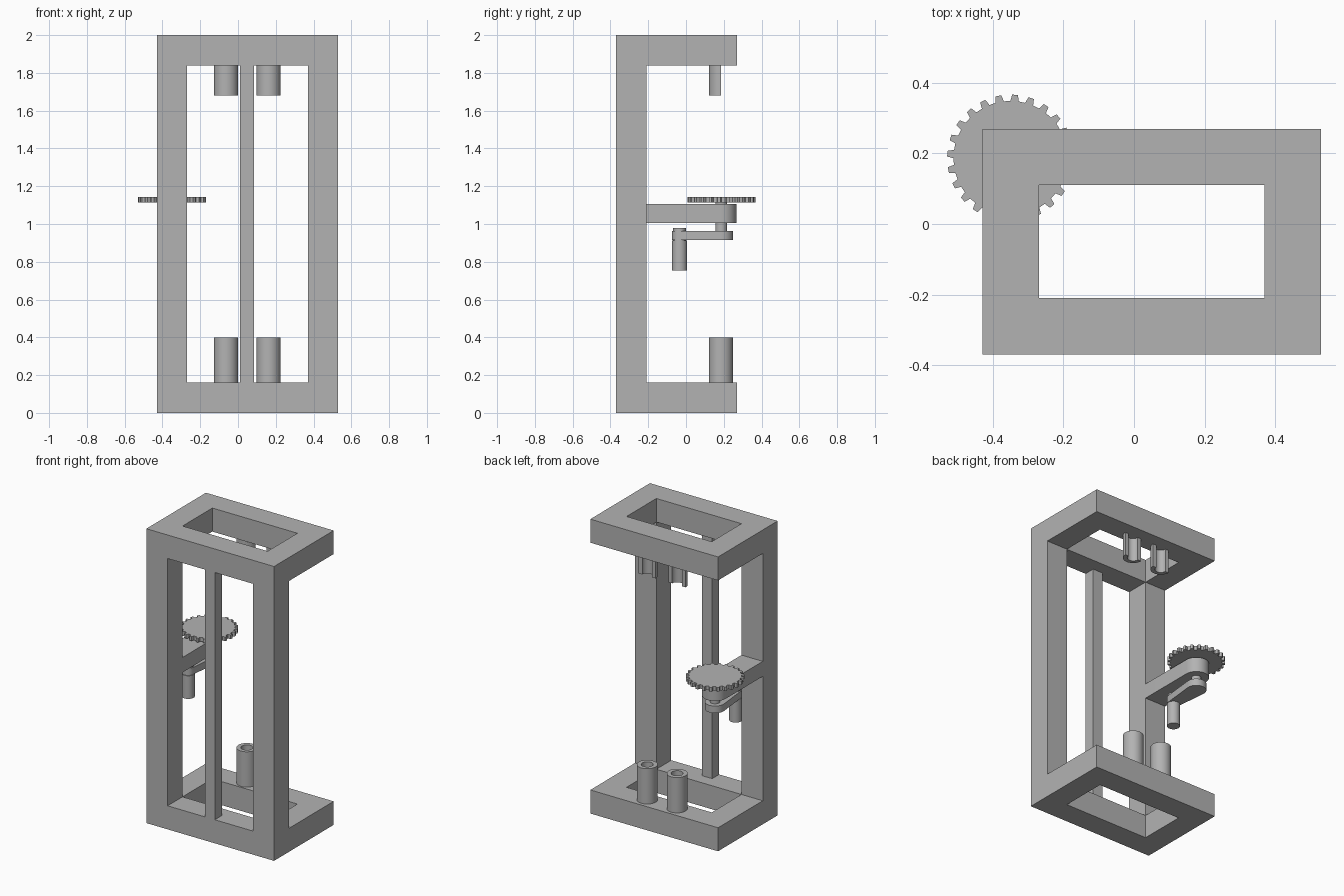
import bpy, bmesh
from math import sin, cos, pi, radians, acos
from mathutils import Vector

if "Cube" in bpy.data.objects:
    bpy.data.objects.remove(bpy.data.objects["Cube"], do_unlink=True)

GREY = (0.45, 0.45, 0.45, 1)
grey = bpy.data.materials.new("plain grey")
grey.use_nodes = True
grey.diffuse_color = GREY
grey.node_tree.nodes["Principled BSDF"].inputs["Base Color"].default_value = GREY


def finish(bm, name, smooth=False):
    bmesh.ops.remove_doubles(bm, verts=bm.verts, dist=1e-5)
    bmesh.ops.recalc_face_normals(bm, faces=bm.faces)
    mesh = bpy.data.meshes.new(name)
    bm.to_mesh(mesh)
    bm.free()
    mesh.materials.append(grey)
    obj = bpy.data.objects.new(name, mesh)
    bpy.context.collection.objects.link(obj)
    if smooth:
        bpy.ops.object.select_all(action='DESELECT')
        obj.select_set(True)
        bpy.context.view_layer.objects.active = obj
        bpy.ops.object.shade_smooth_by_angle(angle=radians(30))
    return obj


def arc(cx, cy, r, start, end, n):
    """Points on an arc, angles in degrees, both ends included."""
    angles = [radians(start + (end - start) * i / n) for i in range(n + 1)]
    return [(cx + r * cos(a), cy + r * sin(a)) for a in angles]


def prism(name, outline, z0, z1, smooth=True):
    """Upright extrusion of a plan outline."""
    bm = bmesh.new()
    face = bm.faces.new([bm.verts.new((x, y, z0)) for x, y in outline])
    top = bmesh.ops.extrude_face_region(bm, geom=[face], use_keep_orig=True)
    moved = [g for g in top["geom"] if isinstance(g, bmesh.types.BMVert)]
    bmesh.ops.translate(bm, verts=moved, vec=(0, 0, z1 - z0))
    return finish(bm, name, smooth)


def cylinder(name, x, y, r, z0, z1):
    return prism(name, arc(x, y, r, 0, 352.5, 47), z0, z1)


def box(name, x0, x1, y0, y1, z0, z1):
    return prism(name, [(x0, y0), (x1, y0), (x1, y1), (x0, y1)], z0, z1, False)


# Frame: a three by three grid of cells, keeping only the solid ones
grid = [(-0.43, -0.27, 0.37, 0.53), (-0.37, -0.21, 0.11, 0.27), (0, 0.16, 1.84, 2)]


def solid(cell):
    i, j, k = cell
    if min(cell) < 0 or max(cell) > 2:
        return False
    return (j == 0 and i != 1) if k == 1 else not (i == 1 and j == 1)


bm = bmesh.new()
for n in range(27):
    cell = (n % 3, n // 3 % 3, n // 9)
    if not solid(cell):
        continue
    for axis in range(3):
        for side in (0, 1):
            near = list(cell)
            near[axis] += 2 * side - 1
            if solid(near):
                continue
            corners = []
            for u, v in ((0, 0), (1, 0), (1, 1), (0, 1)):
                step = [0, 0, 0]
                step[axis], step[(axis + 1) % 3], step[(axis + 2) % 3] = side, u, v
                corners.append(bm.verts.new([grid[a][cell[a] + step[a]] for a in range(3)]))
            bm.faces.new(corners)
bmesh.ops.remove_doubles(bm, verts=bm.verts, dist=1e-5)
bmesh.ops.recalc_face_normals(bm, faces=bm.faces)
finish(bm, "frame")

# Slim bar in the middle of the front opening
box("front_centre_bar", 0.01, 0.085, -0.37, -0.295, 0.16, 1.84)

# Sleeves: closed tubes below, half shells open to the back above
OUTER, INNER, ROW = 0.064, 0.037, 0.185
for side, x in (("right", -0.063), ("left", 0.162)):
    bm = bmesh.new()
    profile = [(0, 0.165), (INNER, 0.165), (INNER, 0.4), (OUTER, 0.4), (OUTER, 0.16)]
    pts = [bm.verts.new((x + r, ROW, z)) for r, z in profile]
    edges = [bm.edges.new(pair) for pair in zip(pts, pts[1:])]
    bmesh.ops.spin(bm, geom=pts + edges, cent=(x, ROW, 0), axis=(0, 0, 1),
                   angle=2 * pi, steps=48)
    finish(bm, "lower_sleeve_" + side, True)
    shell = arc(x, ROW, OUTER, 180, 360, 24) + arc(x, ROW, INNER, 360, 180, 24)
    prism("upper_half_sleeve_" + side, shell, 1.68, 1.84)

# Bearing arm with a rounded end, reaching back from the right upright
GX, GY = -0.35, 0.187
prism("bearing_arm", [(GX - 0.08, -0.21), (GX + 0.08, -0.21)]
      + arc(GX, GY, 0.08, 0, 180, 24), 1.005, 1.107)

# Gear wheel on its shaft
TEETH = 24
outline = []
for t in range(TEETH):
    mid = 86 + t * 360 / TEETH
    for offset, r in ((-4.2, 0.162), (-2.6, 0.18), (2.6, 0.18), (4.2, 0.162)):
        a = radians(mid + offset)
        outline.append((GX + r * cos(a), GY + r * sin(a)))
prism("gear", outline, 1.114, 1.142, False)
cylinder("gear_shaft", GX, GY, 0.031, 0.93, 1.12)

# Tapered crank under the arm: two end circles joined by their tangents
PY, BIG, SMALL = -0.034, 0.063, 0.04
tilt = 90 - acos((BIG - SMALL) / (GY - PY)) * 180 / pi
prism("crank", arc(GX, GY, BIG, -tilt, 180 + tilt, 28)
      + arc(GX, PY, SMALL, 180 + tilt, 360 - tilt, 20), 0.915, 0.963)

# Crank pin with its handle
cylinder("crank_pin", GX, PY, 0.034, 0.9, 0.98)
cylinder("crank_handle", GX, PY, 0.04, 0.755, 0.912)
